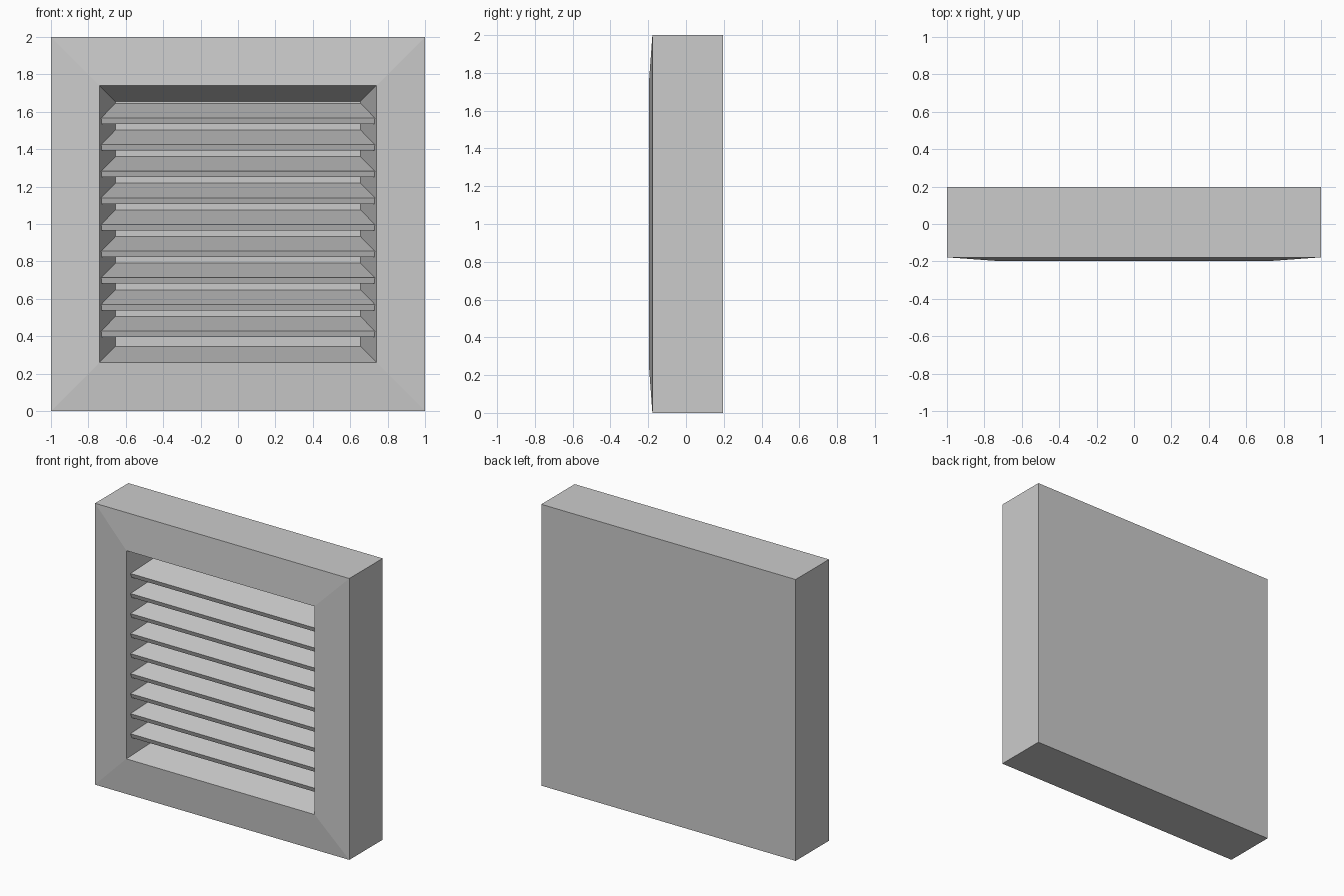
import bpy, bmesh

if "Cube" in bpy.data.objects:
    bpy.data.objects.remove(bpy.data.objects["Cube"])

Y_BACK, Y_RIM, Y_LIP, Y_PANEL = 0.197, -0.178, -0.197, 0.145
LIP, PANEL = 0.74, 0.655        # half widths of the opening, front and rear


def finish(name, bm):
    bmesh.ops.recalc_face_normals(bm, faces=bm.faces)
    mesh = bpy.data.meshes.new(name)
    bm.to_mesh(mesh)
    bm.free()
    obj = bpy.data.objects.new(name, mesh)
    bpy.context.collection.objects.link(obj)
    return obj


def loft(name, rings):
    """Closed solid through rings with equal vertex counts."""
    bm = bmesh.new()
    loops = [[bm.verts.new(p) for p in ring] for ring in rings]
    for a, b in zip(loops, loops[1:]):
        for i in range(len(a)):
            j = (i + 1) % len(a)
            bm.faces.new((a[i], a[j], b[j], b[i]))
    bm.faces.new(loops[0])
    bm.faces.new(loops[-1])
    return finish(name, bm)


def square(half, y):
    return [(-half, y, 1 - half), (half, y, 1 - half),
            (half, y, 1 + half), (-half, y, 1 + half)]


def wall_x(y):
    """Half width of the tapered recess at depth y."""
    return LIP + (PANEL - LIP) * (y - Y_LIP) / (Y_PANEL - Y_LIP)


# frame: box with a bevelled front and a tapered, closed recess
loft("vent_frame", [square(1, Y_BACK), square(1, Y_RIM),
                    square(LIP, Y_LIP), square(PANEL, Y_PANEL)])

# slats: tilted boards, mitred to fit the tapered side walls
PITCH, COUNT = 0.1424, 9
profile = [(-0.163, 0.0), (Y_PANEL, 0.078), (Y_PANEL, 0.045), (-0.152, -0.032)]
for k in range(COUNT):
    z0 = 0.428 + k * PITCH
    loft(f"slat_{k + 1}", [[(side * wall_x(y), y, z0 + z) for y, z in profile]
                           for side in (-1, 1)])
